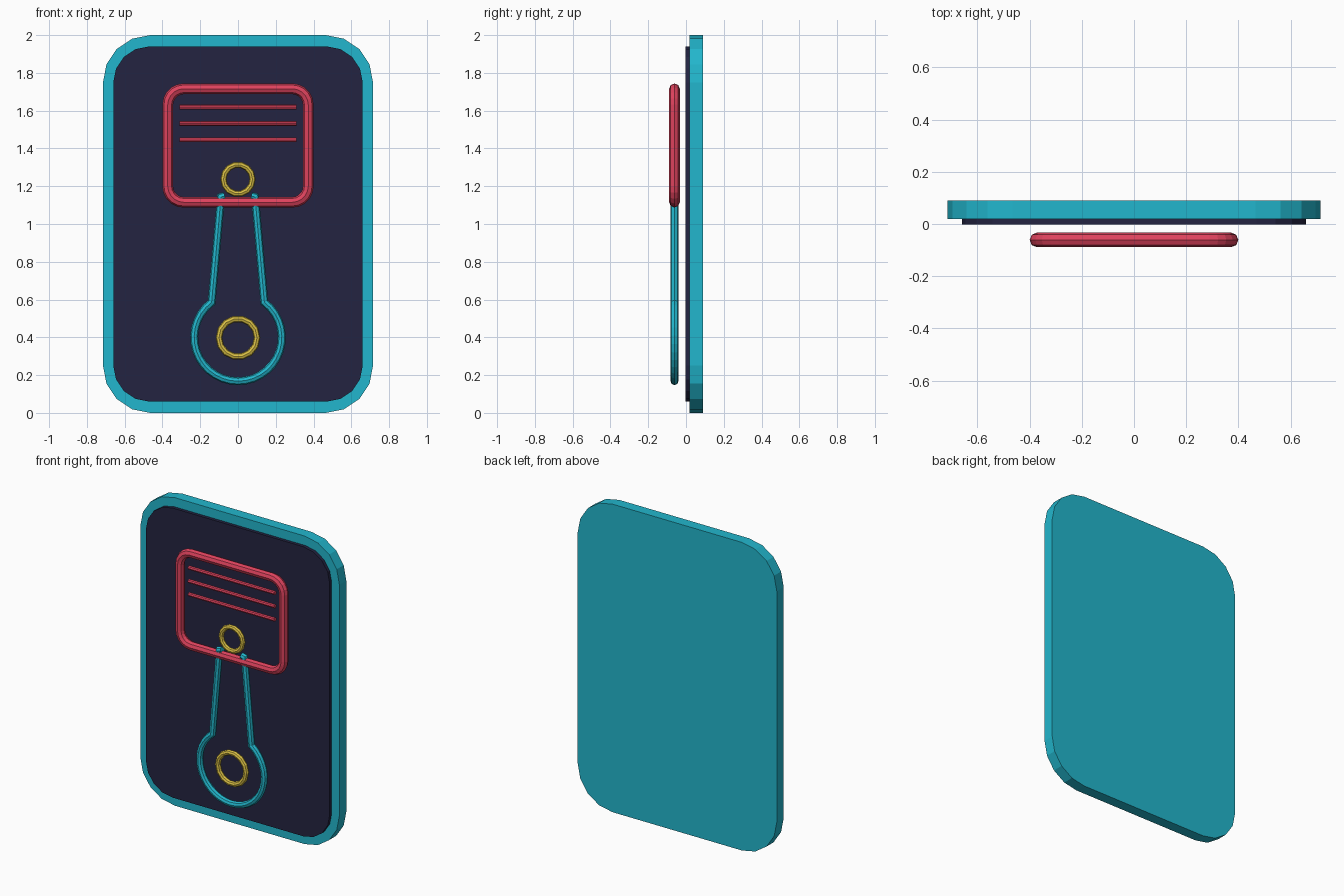
import bpy, bmesh, math
from mathutils import Vector

if "Cube" in bpy.data.objects:
    bpy.data.objects.remove(bpy.data.objects["Cube"])


def material(name, rgb):
    m = bpy.data.materials.new(name)
    m.diffuse_color = (*rgb, 1)
    m.use_nodes = True
    m.node_tree.nodes["Principled BSDF"].inputs["Base Color"].default_value = m.diffuse_color
    return m


TEAL = material("teal", (0.016, 0.47, 0.61))
NAVY = material("dark navy", (0.017, 0.017, 0.053))
RED = material("red", (0.73, 0.055, 0.11))
YELLOW = material("yellow", (0.72, 0.54, 0.06))
WIRE_Y = -0.061


def finish(name, bm, mat):
    bmesh.ops.recalc_face_normals(bm, faces=bm.faces[:])
    me = bpy.data.meshes.new(name)
    bm.to_mesh(me)
    bm.free()
    me.materials.append(mat)
    ob = bpy.data.objects.new(name, me)
    bpy.context.collection.objects.link(ob)
    return ob


def arc(cx, cz, r, a0, a1, n):
    """n+1 points on an arc in the xz plane, angles in degrees."""
    return [(cx + r * math.cos(math.radians(a0 + (a1 - a0) * i / n)),
             cz + r * math.sin(math.radians(a0 + (a1 - a0) * i / n))) for i in range(n + 1)]


def rounded_rect(hx, z0, z1, r, n):
    pts = []
    for cx, cz, a in ((hx - r, z1 - r, 0), (r - hx, z1 - r, 90),
                      (r - hx, z0 + r, 180), (hx - r, z0 + r, 270)):
        pts += arc(cx, cz, r, a, a + 90, n)
    return pts


def slab(name, pts, y0, y1, mat):
    bm = bmesh.new()
    face = bm.faces.new([bm.verts.new((x, y0, z)) for x, z in pts])
    ext = bmesh.ops.extrude_face_region(bm, geom=[face])["geom"]
    for v in ext:
        if isinstance(v, bmesh.types.BMVert):
            v.co.y = y1
    return finish(name, bm, mat)


def tube(name, pts, radius, mat, closed=False, sides=8):
    """Sweep a round section along a flat path in the xz plane, mitred at bends."""
    bm = bmesh.new()
    P = [Vector(p) for p in pts]
    n = len(P)
    rings = []
    for i, p in enumerate(P):
        prev = P[i - 1] if closed or i > 0 else None
        nxt = P[(i + 1) % n] if closed or i < n - 1 else None
        d0 = (p - prev).normalized() if prev is not None else (nxt - p).normalized()
        d1 = (nxt - p).normalized() if nxt is not None else d0
        t = (d0 + d1).normalized()
        normal = Vector((-t.y, t.x)) / max(t.dot(d0), 0.6)
        ring = []
        for k in range(sides):
            a = 2 * math.pi * k / sides
            q = p + normal * radius * math.cos(a)
            ring.append(bm.verts.new((q.x, WIRE_Y + radius * math.sin(a), q.y)))
        rings.append(ring)
    for i in range(n if closed else n - 1):
        a, b = rings[i], rings[(i + 1) % n]
        for k in range(sides):
            j = (k + 1) % sides
            bm.faces.new((a[k], a[j], b[j], b[k]))
    if not closed:
        bm.faces.new(rings[0])
        bm.faces.new(rings[-1])
    return finish(name, bm, mat)


# Backing plate and raised dark panel
slab("back_plate", rounded_rect(0.715, 0.0, 2.0, 0.25, 4), 0.019, 0.09, TEAL)
slab("front_panel", rounded_rect(0.66, 0.06, 1.94, 0.19, 4), -0.002, 0.019, NAVY)

# Piston outline and its three ring grooves
tube("piston_outline", rounded_rect(0.372, 1.115, 1.716, 0.085, 5), 0.028, RED, closed=True)
for i, z in enumerate((1.619, 1.532, 1.446)):
    tube(f"piston_ring_{i + 1}", [(-0.31, z), (0.31, z)], 0.013, RED)

# Connecting rod: two straight sides joined by the big end loop
rod = [(-0.07, 1.148), (-0.09, 1.143)]
rod += arc(0, 0.40, 0.232, 127, 413, 28)
rod += [(0.09, 1.143), (0.07, 1.148)]
tube("connecting_rod", rod, 0.021, TEAL)

# Wrist pin and crank pin rings
for name, z, r, t in (("wrist_pin", 1.237, 0.077, 0.016), ("crank_pin", 0.398, 0.101, 0.017)):
    tube(name, arc(0, z, r, 0, 360, 14)[:-1], t, YELLOW, closed=True)
